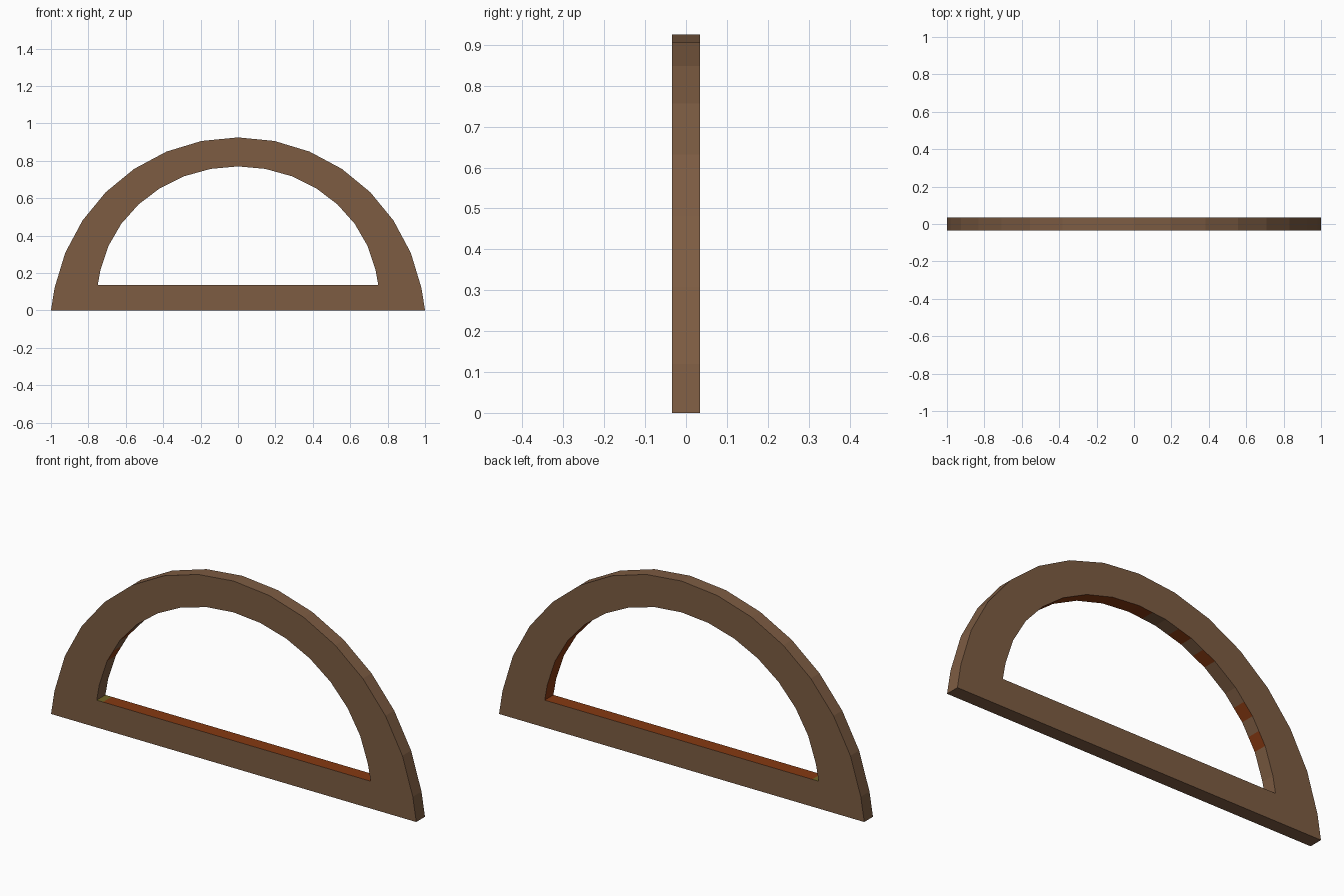
import bpy, bmesh, math

if "Cube" in bpy.data.objects:
    bpy.data.objects.remove(bpy.data.objects["Cube"])

DEPTH = 0.034   # half thickness
N = 8           # arch segments per side


def material(name, rgb):
    m = bpy.data.materials.new(name)
    m.diffuse_color = (*rgb, 1)
    m.use_nodes = True
    m.node_tree.nodes["Principled BSDF"].inputs["Base Color"].default_value = m.diffuse_color
    return m


def arch(rx, rz, cz, end):
    """Half arch points from right foot over the top to left foot."""
    pts = []
    for i in range(-N, N + 1):
        a = i * math.pi / 2 / N
        pts.append((-rx * math.sin(a), cz + rz * math.cos(a)))
    pts[0], pts[-1] = end, (-end[0], end[1])
    return pts


def halve(pts):
    """Add a midpoint to each segment, so half segments can be coloured."""
    out = []
    for a, b in zip(pts, pts[1:]):
        out += [a, ((a[0] + b[0]) / 2, (a[1] + b[1]) / 2)]
    return out + [pts[-1]]


outer = halve(arch(1.0, 1.0, -0.075, (1.0, 0.0)))
inner = halve(arch(0.75, 0.689, 0.081, (0.75, 0.135)))
arch_count = len(outer) - 1
# sill split near its left end for the small olive patch
outer.append((-0.955, 0.0))
inner.append((-0.715, 0.135))

bm = bmesh.new()


def ring(pts, y):
    return [bm.verts.new((x, y, z)) for x, z in pts]


of, ob = ring(outer, -DEPTH), ring(outer, DEPTH)
nf, nb = ring(inner, -DEPTH), ring(inner, DEPTH)
n = len(outer)
for i in range(n):
    j = (i + 1) % n
    bm.faces.new((of[i], of[j], nf[j], nf[i]))
    bm.faces.new((ob[j], ob[i], nb[i], nb[j]))
    bm.faces.new((of[j], of[i], ob[i], ob[j]))
    reveal = bm.faces.new((nf[i], nf[j], nb[j], nb[i]))
    # reveal colours: rust sill and right side, rust patches on the left
    if i < arch_count // 2 or i == n - 1:
        reveal.material_index = 1
    elif i == arch_count:
        reveal.material_index = 2
    else:
        k = i - arch_count // 2
        if k == 0 or (k % 2 and k // 2 in (1, 2, 4, 5)):
            reveal.material_index = 1
bmesh.ops.recalc_face_normals(bm, faces=bm.faces)

mesh = bpy.data.meshes.new("arched_window_frame")
bm.to_mesh(mesh)
bm.free()
mesh.materials.append(material("brown wood", (0.205, 0.107, 0.055)))
mesh.materials.append(material("rust", (0.24, 0.042, 0.006)))
mesh.materials.append(material("olive", (0.17, 0.13, 0.02)))
bpy.context.collection.objects.link(bpy.data.objects.new("arched_window_frame", mesh))
